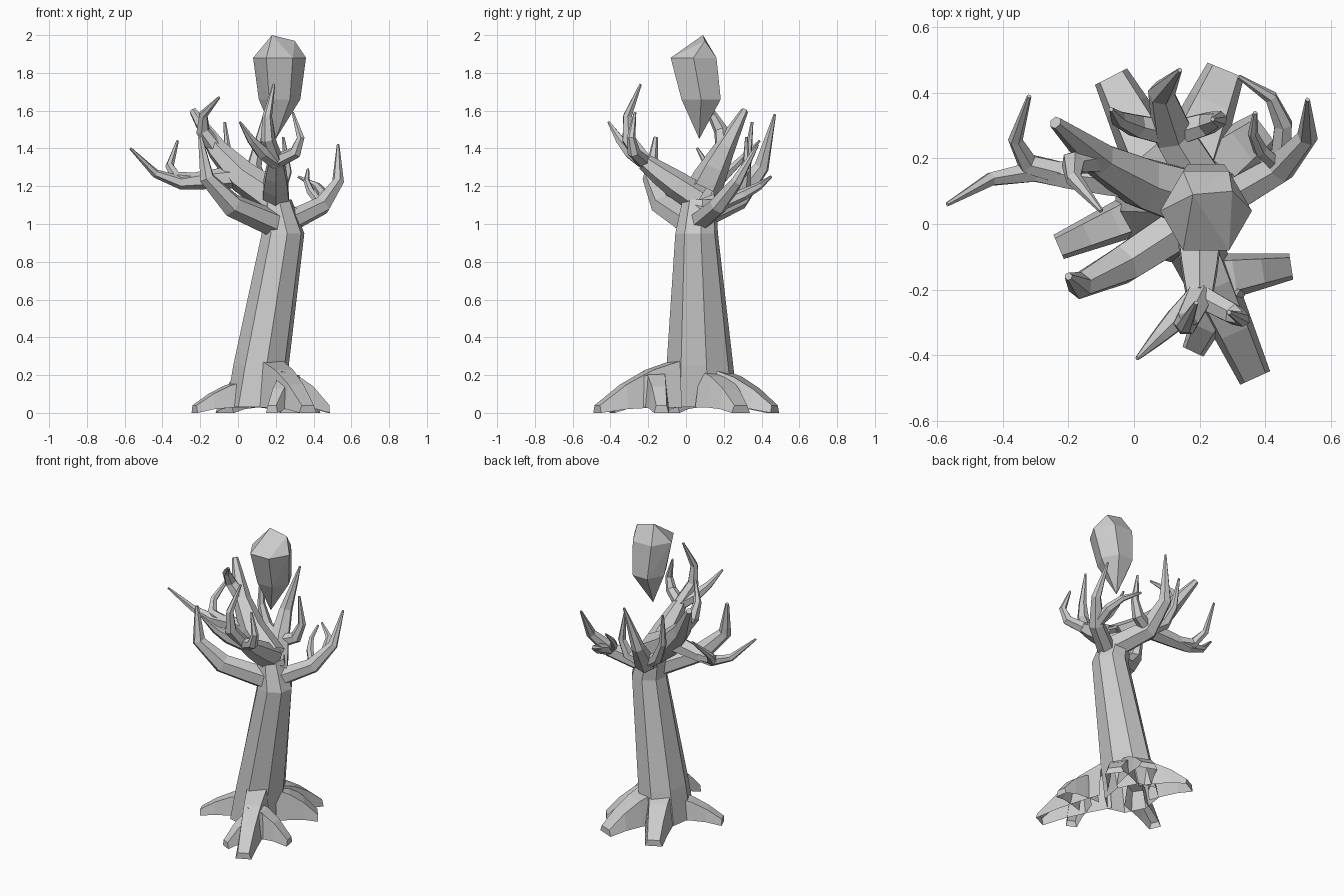
import bpy, bmesh, math
from mathutils import Vector

cube = bpy.data.objects.get("Cube")
if cube:
    bpy.data.objects.remove(cube, do_unlink=True)

grey = (0.6, 0.6, 0.6, 1)
material = bpy.data.materials.new("pale_grey")
material.use_nodes = True
material.diffuse_color = grey
material.node_tree.nodes["Principled BSDF"].inputs["Base Color"].default_value = grey


def finish(name, bm):
    """Turn the bmesh into a flat shaded grey object."""
    mesh = bpy.data.meshes.new(name)
    bm.to_mesh(mesh)
    bm.free()
    mesh.materials.append(material)
    obj = bpy.data.objects.new(name, mesh)
    bpy.context.collection.objects.link(obj)


def loft(name, rings, closed=True):
    """Skin equal point rings, capping the far end; open strips skip the underside."""
    bm = bmesh.new()
    loops = [[bm.verts.new(point) for point in ring] for ring in rings]
    count = len(loops[0])
    for lower, upper in zip(loops, loops[1:]):
        for i in range(count if closed else count - 1):
            j = (i + 1) % count
            bm.faces.new((lower[i], lower[j], upper[j], upper[i]))
    bm.faces.new(loops[-1])
    finish(name, bm)


def ellipse(centre, radius_x, radius_y, sides, turn=0):
    """Horizontal ring of points around a centre."""
    angles = [math.tau * (k + turn) / sides for k in range(sides)]
    return [Vector(centre) + Vector((radius_x * math.cos(a), radius_y * math.sin(a), 0))
            for a in angles]


def trunk_axis(z):
    """Point on the leaning centre line of the trunk."""
    return Vector((0.08 + z / 6, 0.08 - z / 40, z))


def branch(name, start, bends, tip, start_radius, tip_radius=0.007, sides=6):
    """Faceted limb with every bend cut into two joints; returns its joints."""
    corners = [Vector(p) for p in (start, *bends, tip)]
    joints = [corners[0]]
    for before, bend, after in zip(corners, corners[1:], corners[2:]):
        joints += [bend.lerp(before, 0.3), bend.lerp(after, 0.3)]
    joints.append(corners[-1])

    last = len(joints) - 1
    side = Vector((0, 0, 1))
    rings = []
    for i, joint in enumerate(joints):
        into = joint - joints[max(i - 1, 0)]
        out = joints[min(i + 1, last)] - joint
        along = (into.normalized() + out.normalized()).normalized()
        side = (side - along * side.dot(along)).normalized()
        across = along.cross(side)
        radius = start_radius + (tip_radius - start_radius) * (i / last) ** 1.6
        angles = [math.tau * k / sides for k in range(sides)]
        rings.append([joint + radius * (side * math.cos(a) + across * math.sin(a))
                      for a in angles])
    loft(name, rings)
    return joints


def root(name, end, half_width, height, start=(0.12, 0.08), inset=0.25):
    """Hollow root with a bevelled back that arches down to its toe."""
    first, last = Vector((*start, 0)), Vector((*end, 0))
    direction = (last - first).normalized()
    side = Vector((-direction.y, direction.x, 0)) * half_width
    steps = 3
    rings = []
    for i in range(steps + 1):
        t = inset + (1 - inset) * i / steps
        middle = first.lerp(last, t)
        edge = side * (2 - t)
        base = Vector((0, 0, 0.03 * (1 - t ** 4)))
        back = Vector((0, 0, 0.04 + height * (1 - t * t)))
        rings.append([middle + edge + base, middle + edge * 0.7 + back,
                      middle - edge * 0.7 + back, middle - edge + base])
    loft(name, rings, closed=False)


# Leaning trunk, flared at the foot and turning towards the main limb
crown = Vector((0.2, 0.07, 1.13))
rings = [ellipse(trunk_axis(z), rx, ry, 8, 0.25)
         for z, rx, ry in ((0.03, 0.15, 0.2), (0.25, 0.15, 0.18), (0.95, 0.115, 0.115))]
loft("trunk", rings + [ellipse(crown, 0.085, 0.09, 8, 0.25)])

# Main limb and its fork
main = branch("main_limb", crown, [(-0.05, 0.15, 1.3)], (-0.24, 0.31, 1.6), 0.1, 0.02)
branch("main_fork", main[2], [(-0.22, 0.18, 1.54)], (-0.1, 0.04, 1.67), 0.045)

# Front limb and its three forks
front = branch("front_limb", crown, [(0.2, -0.1, 1.24)], (0.2, -0.22, 1.33), 0.08, 0.045)
branch("front_fork_right", front[-1], [(0.1, -0.32, 1.4)], (0.01, -0.41, 1.54), 0.045)
branch("front_fork_middle", front[-1], [(0.14, -0.34, 1.5)], (0.19, -0.24, 1.74), 0.045)
branch("front_fork_left", front[-1], [(0.35, -0.3, 1.4)], (0.29, -0.27, 1.59), 0.04)

# Low limb on the front right
branch("front_right_limb", trunk_axis(0.98), [(-0.15, -0.2, 1.15)], (-0.2, -0.16, 1.46),
       0.075, 0.012)

# Left limb and its twigs
left = branch("left_limb", trunk_axis(1), [(0.53, 0.22, 1.14)], (0.53, 0.38, 1.42), 0.06)
branch("left_twig_long", left[1], [(0.46, 0.36, 1.18)], (0.32, 0.45, 1.25), 0.036)
branch("left_twig_short", left[1], [(0.36, 0.25, 1.2)], (0.37, 0.34, 1.29), 0.026)

# Right limb, which leaves the main limb almost level, and its twig
right = branch("right_limb", main[1], [(-0.12, 0.14, 1.24), (-0.38, 0.17, 1.21)],
               (-0.57, 0.06, 1.4), 0.06)
branch("right_twig", right[2], [(-0.38, 0.2, 1.25)], (-0.32, 0.39, 1.44), 0.04)

# Back limb and its twigs
back = branch("back_limb", trunk_axis(1.04), [(0.06, 0.37, 1.18)], (0.14, 0.47, 1.58), 0.08)
branch("back_twig_right", back[1], [(-0.04, 0.31, 1.24)], (-0.07, 0.35, 1.54), 0.045)
branch("back_twig_left", back[1], [(0.27, 0.32, 1.2)], (0.24, 0.32, 1.46), 0.045)

# Spreading roots
root("front_root", (0.37, -0.47), 0.05, 0.25)
root("front_root_toe", (0.18, -0.39), 0.035, 0.16, (0.28, -0.18), 0)
root("front_left_root", (0.48, -0.13), 0.04, 0.18, (0.22, -0.17), 0)
root("right_root", (-0.23, -0.07), 0.04, 0.14)
root("back_right_root", (-0.07, 0.45), 0.055, 0.2)
root("back_left_root", (0.28, 0.47), 0.06, 0.2)
root("left_root", (0.4, 0.29), 0.06, 0.2)

# Floating crystal: two six-sided rings, a short top ridge and a lower point
crystal = bmesh.new()
corners = [(0.18, 0.09, 2), (0.3, 0.1, 1.97), (0.2, 0.07, 1.45)]
corners += ellipse((0.22, 0.04, 1.88), 0.14, 0.14, 6)
corners += ellipse((0.22, 0.08, 1.66), 0.11, 0.12, 6)
for corner in corners:
    crystal.verts.new(corner)
bmesh.ops.convex_hull(crystal, input=crystal.verts)
bmesh.ops.recalc_face_normals(crystal, faces=crystal.faces)
finish("crystal", crystal)
